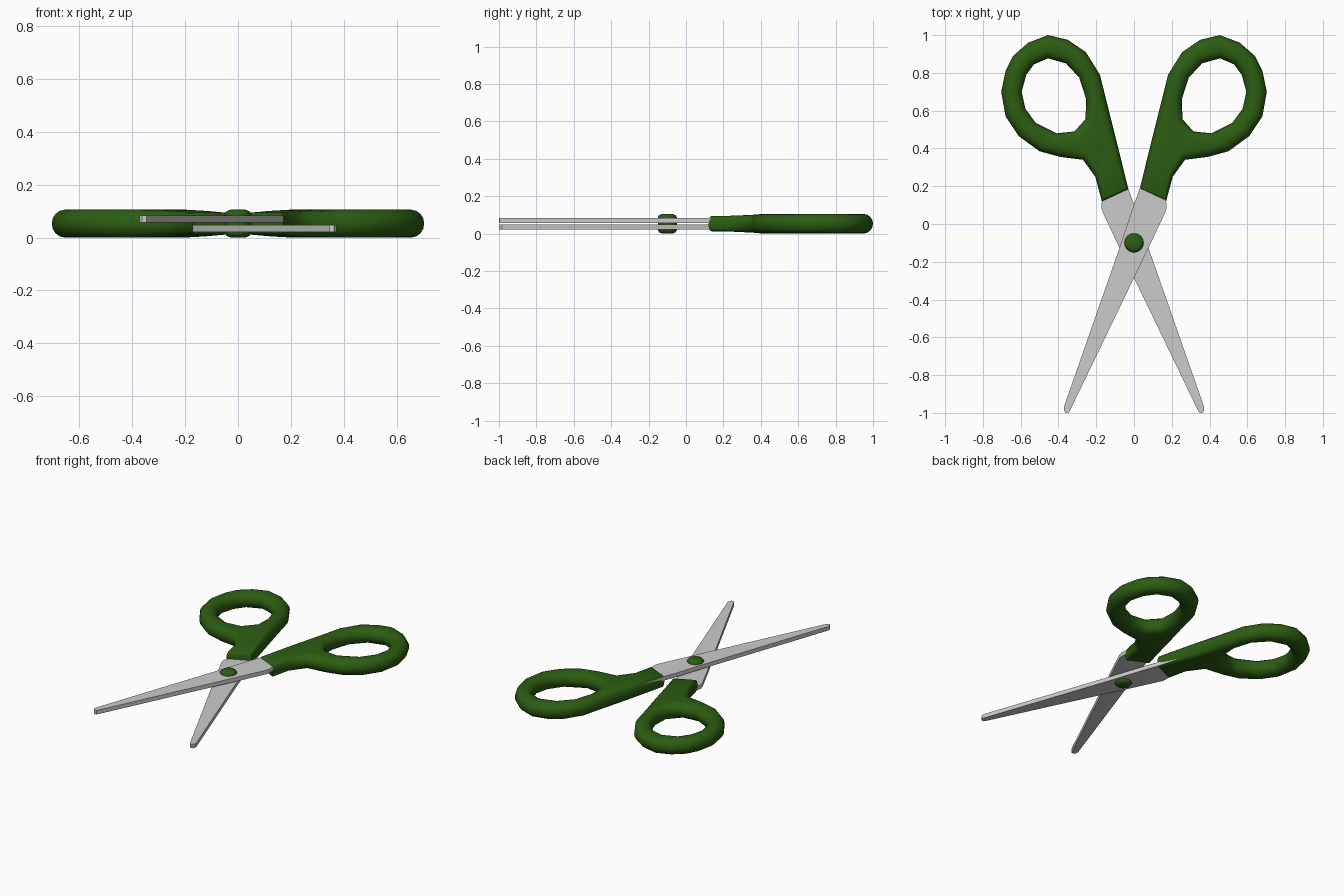
import bpy, bmesh, math
from mathutils import Vector

if "Cube" in bpy.data.objects:
    bpy.data.objects.remove(bpy.data.objects["Cube"])

MID = 0.0525  # half of total thickness

green = bpy.data.materials.new("green_plastic")
green.diffuse_color = (0.025, 0.11, 0.006, 1)
green.use_nodes = True
green.node_tree.nodes["Principled BSDF"].inputs["Base Color"].default_value = green.diffuse_color


def finish(bm, name, mat=None, angle=40):
    bmesh.ops.recalc_face_normals(bm, faces=bm.faces)
    me = bpy.data.meshes.new(name)
    bm.to_mesh(me)
    bm.free()
    ob = bpy.data.objects.new(name, me)
    bpy.context.collection.objects.link(ob)
    if mat:
        me.materials.append(mat)
    bpy.ops.object.select_all(action='DESELECT')
    ob.select_set(True)
    bpy.context.view_layer.objects.active = ob
    bpy.ops.object.shade_smooth_by_angle(angle=math.radians(angle))
    return ob


def inset_dirs(pts, hole):
    """Mitred direction into the solid for each point of a loop."""
    n = len(pts)
    area = sum(pts[i][0] * pts[(i + 1) % n][1] - pts[(i + 1) % n][0] * pts[i][1] for i in range(n))
    s = (1 if area > 0 else -1) * (-1 if hole else 1)
    out = []
    for i in range(n):
        a, b, c = (Vector(pts[(i + k) % n][:2]) for k in (-1, 0, 1))
        d1, d2 = (b - a).normalized(), (c - b).normalized()
        n1, n2 = Vector((-d1.y, d1.x)) * s, Vector((-d2.y, d2.x)) * s
        out.append((n1 + n2) / max(0.5, 1 + n1.dot(n2)))
    return out


def rounded_plate(name, loops, mat):
    """Plate with rounded rims; loop points are (x, y, rim radius, half height)."""
    bm = bmesh.new()
    caps = {0: [], 1: []}
    steps = 8
    for li, pts in enumerate(loops):
        dirs = inset_dirs(pts, li > 0)
        rings = []
        for k in range(steps + 1):
            a = math.pi * (k / steps - 0.5)
            rings.append([bm.verts.new((p[0] + d.x * p[2] * (1 - math.cos(a)),
                                        p[1] + d.y * p[2] * (1 - math.cos(a)),
                                        MID + p[3] * math.sin(a))) for p, d in zip(pts, dirs)])
        n = len(pts)
        for r0, r1 in zip(rings, rings[1:]):
            for i in range(n):
                j = (i + 1) % n
                bm.faces.new((r0[i], r0[j], r1[j], r1[i]))
        for c, ring in ((0, rings[0]), (1, rings[-1])):
            caps[c] += [bm.edges.get((ring[i], ring[(i + 1) % n])) for i in range(n)]
    for edges in caps.values():
        bmesh.ops.triangle_fill(bm, edges=edges, use_beauty=True, normal=(0, 0, 1))
    return finish(bm, name, mat, 50)


def other_half(ob, name):
    """Second half: the same part turned over about the long axis."""
    twin = ob.copy()
    twin.name = name
    twin.rotation_euler.y = math.pi
    twin.location.z = 2 * MID
    bpy.context.collection.objects.link(twin)


# handle: finger loop with tapering stem
R, H = 0.049, MID
outer = [(0.03, 0.185, 0.012, 0.041), (0.17, 0.12, 0.012, 0.041),
         (0.205, 0.25, 0.025, 0.043), (0.27, 0.34, 0.04, 0.049),
         (0.39, 0.355, R, H), (0.50, 0.385, R, H), (0.61, 0.465, R, H),
         (0.68, 0.57, R, H), (0.703, 0.70, R, H), (0.68, 0.81, R, H),
         (0.64, 0.89, R, H), (0.56, 0.96, R, H), (0.455, 1.0, R, H),
         (0.35, 0.975, R, H), (0.255, 0.91, R, H), (0.18, 0.79, R, H),
         (0.15, 0.67, R, H), (0.09, 0.43, 0.03, 0.048)]
hole = [(x, y, R, H) for x, y in (
    (0.41, 0.48), (0.52, 0.535), (0.575, 0.61), (0.595, 0.70), (0.57, 0.79),
    (0.53, 0.845), (0.455, 0.877), (0.36, 0.85), (0.29, 0.775), (0.253, 0.66),
    (0.257, 0.555), (0.315, 0.49))]
handle = rounded_plate("handle_right", [outer, hole], green)
other_half(handle, "handle_left")

# blade: flat tapering prism running into the stem
outline = [(0.07, 0.33), (0.03, 0.185), (0.0, 0.105), (-0.078, -0.13), (-0.37, -0.965),
           (-0.372, -0.985), (-0.362, -1.0), (-0.345, -0.998), (-0.335, -0.98),
           (0.0, -0.285), (0.075, -0.13), (0.165, 0.06), (0.172, 0.085), (0.17, 0.13),
           (0.17, 0.25)]
bm = bmesh.new()
face = bm.faces.new([bm.verts.new((x, y, 0.057)) for x, y in outline])
ext = bmesh.ops.extrude_face_region(bm, geom=[face])
bmesh.ops.translate(bm, vec=(0, 0, 0.027),
                    verts=[v for v in ext["geom"] if isinstance(v, bmesh.types.BMVert)])
blade = finish(bm, "blade_upper", None, 30)
other_half(blade, "blade_lower")

# rivet: pin with a domed head on both sides
half = [(0.028, 0.0), (0.043, 0.006), (0.051, 0.017), (0.051, 0.026)]
profile = half + [(r, 2 * MID - z) for r, z in reversed(half)]
bm = bmesh.new()
N = 16
rings = [[bm.verts.new((r * math.cos(2 * math.pi * i / N), -0.1 + r * math.sin(2 * math.pi * i / N), z))
          for i in range(N)] for r, z in profile]
for a, b in zip(rings, rings[1:]):
    for i in range(N):
        bm.faces.new((a[i], a[(i + 1) % N], b[(i + 1) % N], b[i]))
bm.faces.new(rings[0])
bm.faces.new(rings[-1])
finish(bm, "rivet", green, 50)
